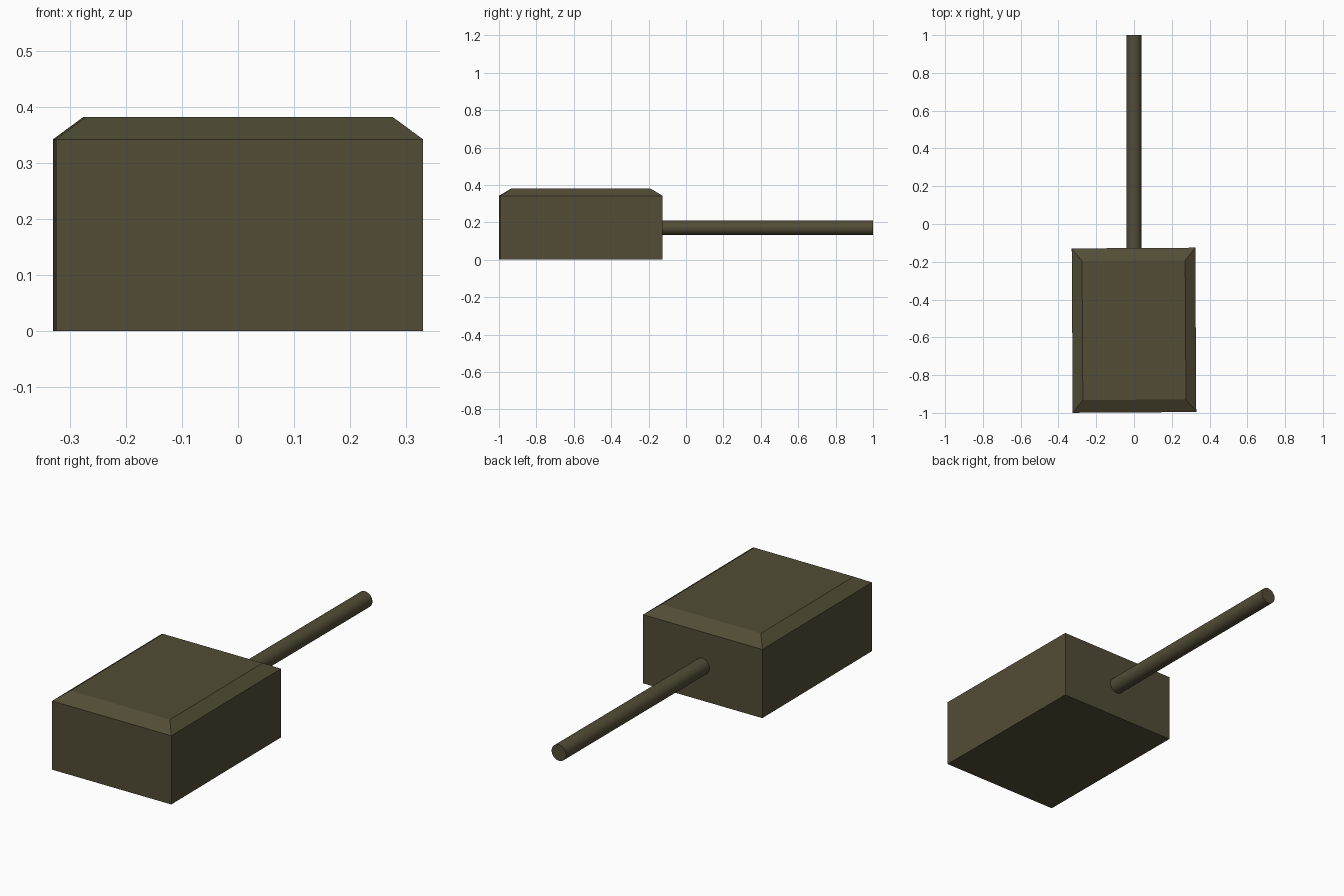
import bpy, bmesh, math
from mathutils import Matrix, Vector

if "Cube" in bpy.data.objects:
    bpy.data.objects.remove(bpy.data.objects["Cube"])

olive = bpy.data.materials.new("olive_paint")
olive.diffuse_color = (0.085, 0.074, 0.037, 1)
olive.use_nodes = True
olive.node_tree.nodes["Principled BSDF"].inputs["Base Color"].default_value = olive.diffuse_color


def finish(name, bm):
    bmesh.ops.recalc_face_normals(bm, faces=bm.faces)
    mesh = bpy.data.meshes.new(name)
    bm.to_mesh(mesh)
    bm.free()
    mesh.materials.append(olive)
    obj = bpy.data.objects.new(name, mesh)
    bpy.context.collection.objects.link(obj)
    return obj


# Turret body: stacked rectangles (half width, half length, height)
bm = bmesh.new()
rings = []
for hx, hy, z in [(0.327, 0.435, 0), (0.327, 0.435, 0.342), (0.273, 0.368, 0.382)]:
    rings.append([bm.verts.new((sx * hx, sy * hy, z))
                  for sx, sy in [(-1, -1), (1, -1), (1, 1), (-1, 1)]])
for low, high in zip(rings, rings[1:]):
    for i in range(4):
        j = (i + 1) % 4
        bm.faces.new((low[i], low[j], high[j], high[i]))
bm.faces.new(rings[0][::-1])
bm.faces.new(rings[-1])
body = finish("turret_body", bm)
body.location = (0, -0.5625, 0)
body.rotation_euler.z = math.radians(0.35)

# Gun barrel: long cylinder set into the rear wall
start, end = -0.15, 1.0
bm = bmesh.new()
bmesh.ops.create_cone(
    bm, cap_ends=True, segments=32, radius1=0.04, radius2=0.04, depth=end - start,
    matrix=Matrix.Translation((0, (start + end) / 2, 0.171))
    @ Matrix.Rotation(math.radians(90), 4, 'X'))
barrel = finish("gun_barrel", bm)
bpy.context.view_layer.objects.active = barrel
barrel.select_set(True)
bpy.ops.object.shade_smooth_by_angle(angle=math.radians(35))
